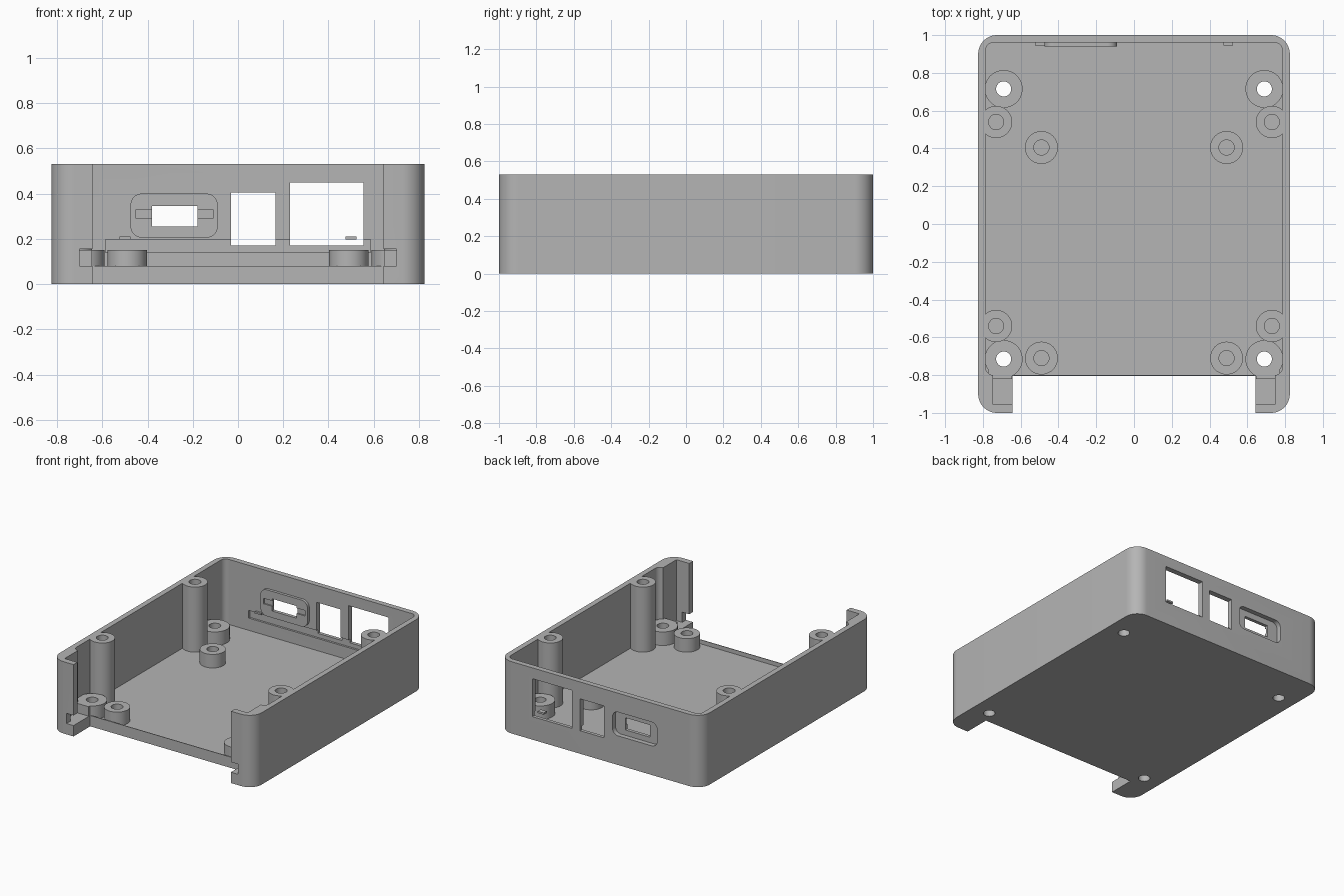
import bpy, bmesh, math

if "Cube" in bpy.data.objects:
    bpy.data.objects.remove(bpy.data.objects["Cube"], do_unlink=True)

grey = bpy.data.materials.new("light grey plastic")
grey.use_nodes = True
grey.diffuse_color = (0.46, 0.46, 0.46, 1)
grey.node_tree.nodes["Principled BSDF"].inputs["Base Color"].default_value = (0.46, 0.46, 0.46, 1)

HEIGHT, FLOOR, BOSS_TOP, HOLE = 0.53, 0.05, 0.15, 0.04


def finish(name, bm):
    bmesh.ops.recalc_face_normals(bm, faces=bm.faces)
    mesh = bpy.data.meshes.new(name)
    bm.to_mesh(mesh)
    bm.free()
    mesh.materials.append(grey)
    obj = bpy.data.objects.new(name, mesh)
    bpy.context.collection.objects.link(obj)
    return obj


def prism(name, x, y, z, radius=0, axis="z"):
    """Box between the given ranges, with corners rounded around one axis."""
    u, v, w = (x, y, z) if axis == "z" else (x, z, y)
    outline = []
    if radius:
        for k, (cu, cv) in enumerate([(u[1] - radius, v[1] - radius), (u[0] + radius, v[1] - radius),
                                      (u[0] + radius, v[0] + radius), (u[1] - radius, v[0] + radius)]):
            for i in range(13):
                a = math.pi / 2 * (k + i / 12)
                outline.append((cu + radius * math.cos(a), cv + radius * math.sin(a)))
    else:
        outline = [(u[0], v[0]), (u[1], v[0]), (u[1], v[1]), (u[0], v[1])]
    bm = bmesh.new()
    rings = [[bm.verts.new((a, b, c) if axis == "z" else (a, c, b)) for a, b in outline] for c in w]
    for ring in rings:
        bm.faces.new(ring)
    n = len(outline)
    for i in range(n):
        j = (i + 1) % n
        bm.faces.new((rings[0][i], rings[0][j], rings[1][j], rings[1][i]))
    return finish(name, bm)


def cylinder(name, x, y, radius, z):
    return prism(name, (x - radius, x + radius), (y - radius, y + radius), z, radius * 0.9999)


def combine(obj, other, operation="DIFFERENCE"):
    mod = obj.modifiers.new("cut", "BOOLEAN")
    mod.operation, mod.solver, mod.object = operation, "EXACT", other
    bpy.context.view_layer.objects.active = obj
    bpy.ops.object.modifier_apply(modifier=mod.name)
    bpy.data.objects.remove(other, do_unlink=True)


def tube(name, x, y, radius, top, bottom=FLOOR - 0.01, sides=40):
    """Hollow post swept from its wall section."""
    bm = bmesh.new()
    section = [(HOLE, bottom), (radius, bottom), (radius, top), (HOLE, top)]
    rings = []
    for i in range(sides):
        a = 2 * math.pi * i / sides
        rings.append([bm.verts.new((x + r * math.cos(a), y + r * math.sin(a), z)) for r, z in section])
    for i in range(sides):
        p, q = rings[i], rings[(i + 1) % sides]
        for k in range(4):
            m = (k + 1) % 4
            bm.faces.new((p[k], q[k], q[m], p[m]))
    return finish(name, bm)


# Tray with its cavity, thicker front corners and open front
case = prism("case_shell", (-0.825, 0.825), (-1, 1), (0, HEIGHT), 0.1)
combine(case, prism("cavity", (-0.785, 0.785), (-0.8, 0.96), (FLOOR, 1), 0.04))
combine(case, prism("front_cavity", (-0.747, 0.747), (-0.955, -0.75), (0.08, 1)))
combine(case, prism("front_opening", (-0.643, 0.643), (-2, -0.805), (-1, 1)))
combine(case, prism("front_slots", (-0.70, 0.70), (-2, -0.9), (0.08, 0.155)))

# Back wall: board groove, two rectangular ports, recess for the connector
combine(case, prism("board_groove", (-0.585, 0.585), (0.9, 0.975), (0.14, 0.197)))
combine(case, prism("middle_port", (-0.03, 0.165), (0.8, 1.2), (0.17, 0.405)))
combine(case, prism("large_port", (0.23, 0.555), (0.8, 1.2), (0.17, 0.45)))
combine(case, prism("connector_recess", (-0.465, -0.1), (0.8, 1.2), (0.215, 0.39), 0.045, "y"))

# Screw holes through the floor
for sx in (-1, 1):
    for sy in (-1, 1):
        combine(case, cylinder("screw_hole", sx * 0.69, sy * 0.715, HOLE, (-1, 1)))

# Connector plate standing slightly proud of the inside of the back wall
plate = prism("connector_plate", (-0.475, -0.09), (0.94, 0.965), (0.205, 0.40), 0.05, "y")
combine(plate, prism("connector_hole", (-0.38, -0.18), (0.8, 1.2), (0.255, 0.345)))
combine(plate, prism("connector_groove", (-0.45, -0.11), (0.9, 0.95), (0.29, 0.33)))

# Posts and bosses, mirrored left and right
smooth = [case, plate]
for side, sx in (("left", 1), ("right", -1)):
    for end, sy in (("front", -1), ("back", 1)):
        smooth.append(tube(f"{side}_{end}_screw_boss", sx * 0.69, sy * 0.715, 0.1, BOSS_TOP))
        smooth.append(tube(f"{side}_{end}_tall_post", sx * 0.73, sy * 0.54, 0.085, HEIGHT))
    for end, y in (("front", -0.71), ("back", 0.405)):
        smooth.append(tube(f"{side}_{end}_board_boss", sx * 0.49, y, 0.087, BOSS_TOP))
    xs = sorted((sx * 0.645, sx * 0.77))
    prism(f"{side}_front_web", xs, (-0.82, -0.765), (0.02, BOSS_TOP))
    for k, x in enumerate((sx * 0.5, sx * 0.55)[:1]):
        prism(f"{side}_board_tab", (x - 0.025, x + 0.025), (0.945, 0.98), (0.197, 0.21))

# Smooth round walls, crisp edges
bpy.ops.object.select_all(action="DESELECT")
for obj in smooth:
    obj.select_set(True)
bpy.context.view_layer.objects.active = case
bpy.ops.object.shade_smooth_by_angle(angle=math.radians(30))
